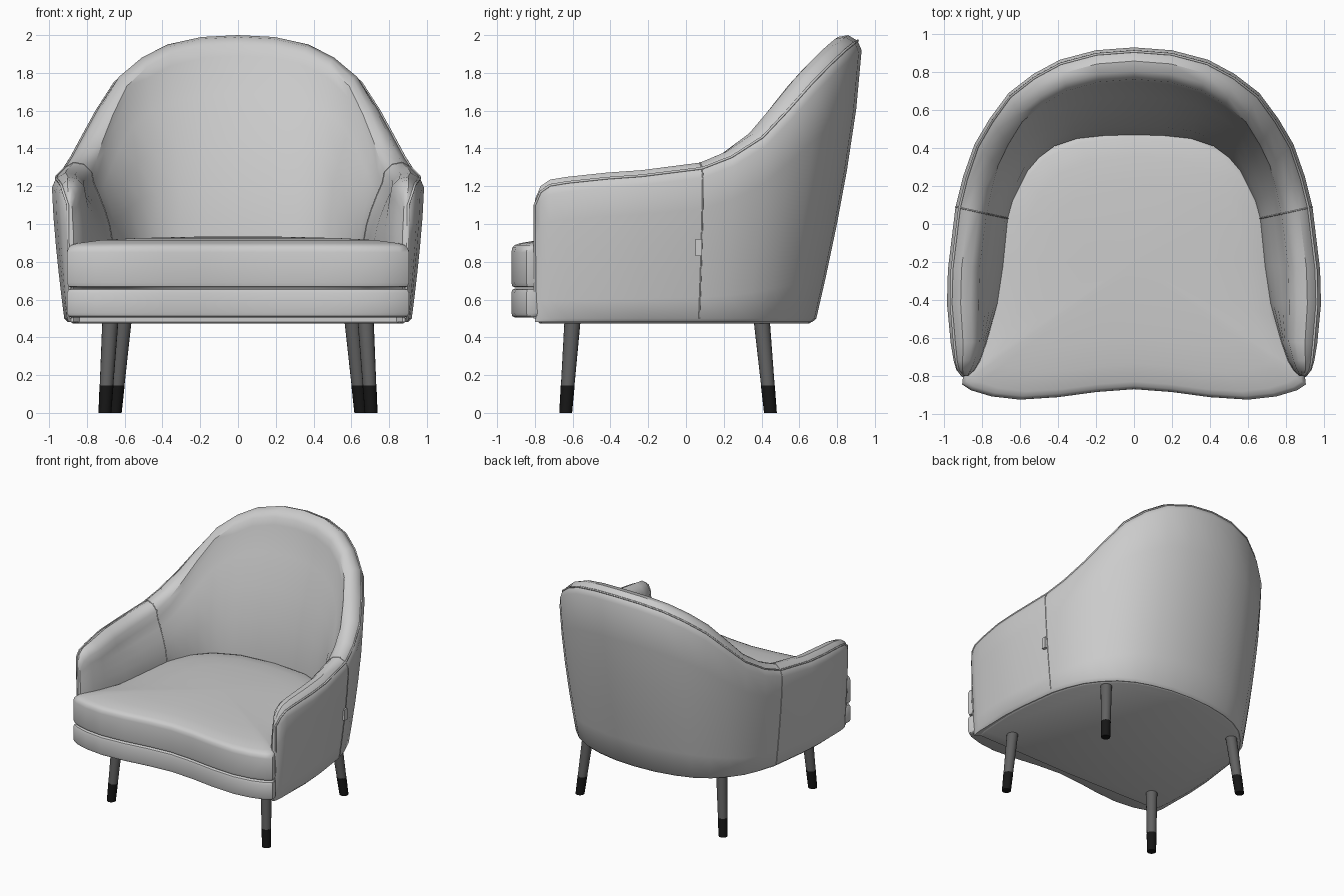
import bpy, bmesh, math
from mathutils import Vector

if "Cube" in bpy.data.objects:
    bpy.data.objects.remove(bpy.data.objects["Cube"])


def material(name, v):
    m = bpy.data.materials.new(name)
    m.diffuse_color = (v, v, v, 1)
    m.use_nodes = True
    m.node_tree.nodes["Principled BSDF"].inputs["Base Color"].default_value = m.diffuse_color
    return m


def loft(name, rings, mat=None, mirror=False, angle=40):
    """Skin closed rings of equal length and cap both ends."""
    bm = bmesh.new()
    vs = [[bm.verts.new(p) for p in r] for r in rings]
    n = len(rings[0])
    for a, b in zip(vs, vs[1:]):
        for i in range(n):
            j = (i + 1) % n
            bm.faces.new((a[i], a[j], b[j], b[i]))
    bm.faces.new(vs[0])
    bm.faces.new(vs[-1])
    bmesh.ops.recalc_face_normals(bm, faces=bm.faces[:])
    me = bpy.data.meshes.new(name)
    bm.to_mesh(me)
    bm.free()
    ob = bpy.data.objects.new(name, me)
    bpy.context.collection.objects.link(ob)
    if mat:
        me.materials.append(mat)
    bpy.ops.object.select_all(action='DESELECT')
    bpy.context.view_layer.objects.active = ob
    ob.select_set(True)
    bpy.ops.object.shade_smooth_by_angle(angle=math.radians(angle))
    if mirror:
        ob.modifiers.new("Mirror", 'MIRROR')
    return ob


def cord(name, pts, r):
    cu = bpy.data.curves.new(name, 'CURVE')
    cu.dimensions = '3D'
    cu.bevel_depth = r
    cu.bevel_resolution = 1
    sp = cu.splines.new('POLY')
    sp.points.add(len(pts) - 1)
    for q, p in zip(sp.points, pts):
        q.co = (*p, 1)
    ob = bpy.data.objects.new(name, cu)
    bpy.context.collection.objects.link(ob)


def flip(pts):
    return [Vector((-p[0], p[1], p[2])) for p in pts]


# Shell stations, back centre to arm tip:
# outer top x, y, ridge z, outer bottom x, y, inner wall x, y at the seat
STATIONS = [
    (0, .93, 2.0, 0, .69, 0, .47),
    (.20, .915, 1.99, .18, .68, .16, .465),
    (.39, .865, 1.95, .35, .645, .30, .45),
    (.53, .79, 1.88, .48, .60, .42, .41),
    (.66, .69, 1.78, .60, .53, .50, .35),
    (.76, .555, 1.63, .70, .43, .56, .28),
    (.84, .42, 1.49, .775, .33, .60, .20),
    (.90, .25, 1.385, .83, .20, .64, .12),
    (.94, .09, 1.325, .87, .07, .665, .03),
    (.98, -.24, 1.285, .91, -.24, .69, -.22),
    (.985, -.42, 1.272, .92, -.42, .72, -.42),
    (.965, -.63, 1.25, .91, -.63, .775, -.62),
    (.95, -.72, 1.235, .905, -.72, .81, -.72),
    (.935, -.77, 1.20, .895, -.775, .84, -.77),
    (.905, -.80, 1.13, .885, -.80, .87, -.80),
]


def section(tx, ty, zt, bx, by, ix, iy):
    T, B, I = Vector((tx, ty)), Vector((bx, by)), Vector((ix, iy))
    d = I - T
    w = d.normalized() * min(.85 * d.length, .18)
    pts = [(B.lerp(I, .1), .48)]
    for t in (0, .15, .35, .55, .78, 1):                       # outer wall
        pts.append((B.lerp(T, 1 - (1 - t) ** 1.4), .5 + (zt - .58) * t))
    for f, dz in ((.12, .03), (.4, 0), (.7, .01), (.93, .05)):  # rolled top
        pts.append((T + w * f, zt - dz))
    for s in (0, .2, .45, .7, 1):                              # inner wall
        pts.append(((T + w).lerp(I, 1 - (1 - s) ** 1.5),
                    zt - .11 + (.9 - zt + .11) * s))
    pts.append((I, .48))
    return [Vector((p.x, p.y, z)) for p, z in pts]


# Wrap-around back and arms
half = [section(*s) for s in STATIONS]
rings = [flip(r) for r in half[:0:-1]] + half
loft("back_and_arms_shell", rings)

# Piping along the outer edge and stitched arm seams
cord("edge_piping", [rings[0][1]] + [rings[0][4]] + [r[7] for r in rings]
     + [rings[-1][4], rings[-1][1]], .007)
seam = half[8][1:16]
cord("arm_seam_right", seam, .004)
cord("arm_seam_left", flip(seam), .004)

# Seat outline: wavy front spreading before the arms, rear tucked in the shell
OUTLINE = [(0, -.87), (.2, -.885), (.4, -.912), (.6, -.925), (.75, -.908),
           (.86, -.875), (.905, -.845), (.90, -.80), (.84, -.70), (.76, -.5),
           (.73, -.2), (.70, .05), (.62, .25), (.5, .38), (.3, .47), (0, .50)]


def slab(name, outline, layers):
    full = outline + [(-x, y) for x, y in outline[-2:0:-1]]
    c = -.2
    return loft(name, [[Vector((x * s, c + (y - c) * s, z)) for x, y in full]
                       for s, z in layers])


slab("seat_base", OUTLINE, [(.975, .505), (.992, .512), (1, .53), (1, .635),
                            (.992, .652), (.975, .658)])
slab("seat_cushion", OUTLINE, [(.975, .665), (.992, .67), (1, .69), (1, .85),
                               (.992, .875), (.975, .888), (.94, .898),
                               (.8, .915), (.6, .925), (.3, .932), (.05, .935)])

# Underside panel
under = [(0, -.78)] + [(s[3] * .96, s[4] * .96) for s in STATIONS[::-1]]
slab("underside_panel", under, [(.99, .474), (1, .48), (1, .52)])

# Small side tab
y0, y1 = .05, .085
loft("side_tab", [[(x, y0, .83), (x, y1, .83), (x, y1, .92), (x, y0, .92)]
                  for x in (.90, .935)])

# Splayed tapered legs with black tips
wood, black = material("dark_leg", .12), material("black_tip", .008)


def leg(name, top, foot, mat, z0, z1, grow=0):
    out = []
    for z in (z0, z1):
        k = z / .5
        r = .033 + .010 * k + grow
        out.append([(foot[0] + (top[0] - foot[0]) * k + r * math.cos(a),
                     foot[1] + (top[1] - foot[1]) * k + r * math.sin(a), z)
                    for a in (i * math.tau / 16 for i in range(16))])
    loft(name, out, mat, mirror=True)


for part, top, foot in (("front", (.675, -.60), (.705, -.637)),
                        ("back", (.605, .40), (.65, .447))):
    leg(part + "_leg", top, foot, wood, .145, .5)
    leg(part + "_leg_tip", top, foot, black, 0, .145, .001)
